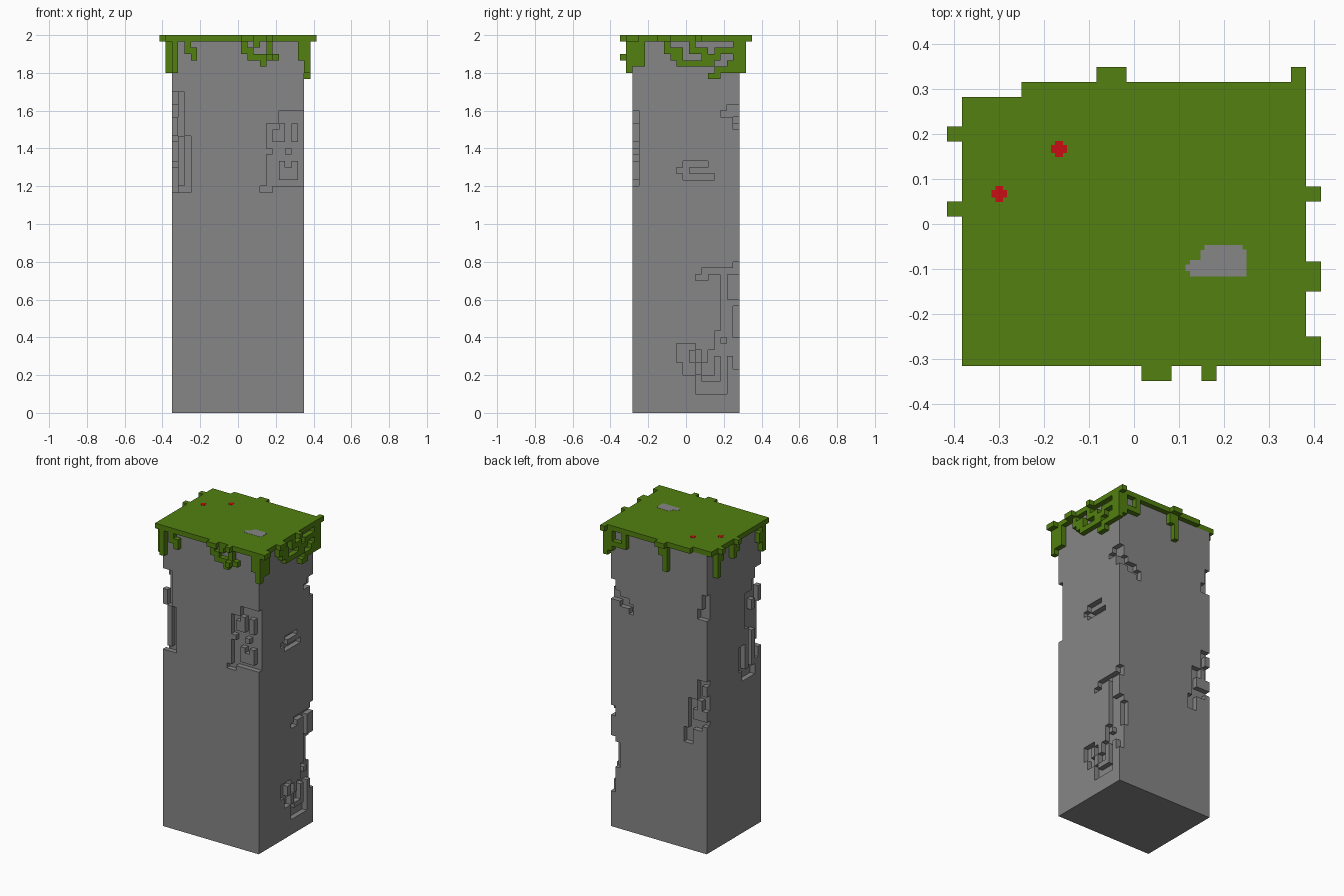
import bpy, bmesh, math
from mathutils import Vector

cube = bpy.data.objects.get("Cube")
if cube:
    bpy.data.objects.remove(cube, do_unlink=True)

U = 1 / 30                                # block size
ORIGIN = Vector((-12.5 * U, -10.5 * U, 0))


def material(name, rgb):
    m = bpy.data.materials.new(name)
    m.use_nodes = True
    m.diffuse_color = (*rgb, 1)
    m.node_tree.nodes["Principled BSDF"].inputs["Base Color"].default_value = (*rgb, 1)
    return m


STONE = material("grey stone", (0.238, 0.238, 0.238))
GRASS = material("moss green", (0.084, 0.216, 0.005))
RED = material("berry red", (0.57, 0.004, 0.006))


def box(x0, x1, y0, y1, z0, z1):
    """All block cells in an inclusive range."""
    return {(x, y, z) for x in range(x0, x1 + 1) for y in range(y0, y1 + 1)
            for z in range(z0, z1 + 1)}


def panel(side, layer, rects):
    """Cells of (u0, u1, z0, z1) rectangles in one layer facing x or y."""
    cells = set()
    for a, b, c, d in rects:
        cells |= box(layer, layer, a, b, c, d) if side == "x" else box(a, b, layer, layer, c, d)
    return cells


def finish(name, bm, mat):
    mesh = bpy.data.meshes.new(name)
    bm.to_mesh(mesh)
    bm.free()
    mesh.materials.append(mat)
    obj = bpy.data.objects.new(name, mesh)
    bpy.context.collection.objects.link(obj)
    return obj


def block_object(name, cells, mat):
    """Outer skin of a set of block cells, merged into large flat faces."""
    bm = bmesh.new()
    verts = {}

    def vert(p):
        if p not in verts:
            verts[p] = bm.verts.new(ORIGIN + Vector(p) * U)
        return verts[p]

    for c in cells:
        for axis in range(3):
            for s in (0, 1):
                n = list(c)
                n[axis] += 2 * s - 1
                if tuple(n) in cells:
                    continue
                b, d = (axis + 1) % 3, (axis + 2) % 3
                quad = []
                for db, dd in ((0, 0), (1, 0), (1, 1), (0, 1)):
                    p = list(c)
                    p[axis] += s
                    p[b] += db
                    p[d] += dd
                    quad.append(vert(tuple(p)))
                bm.faces.new(quad if s else quad[::-1])
    bmesh.ops.dissolve_limit(bm, angle_limit=math.radians(1), verts=bm.verts[:], edges=bm.edges[:])
    return finish(name, bm, mat)


def plate(name, outline, mat, z=2.0, thick=0.002):
    bm = bmesh.new()
    face = bm.faces.new([bm.verts.new((x, y, z - thick / 2)) for x, y in outline])
    top = bmesh.ops.extrude_face_region(bm, geom=[face])["geom"]
    bmesh.ops.translate(bm, vec=(0, 0, thick), verts=[g for g in top if isinstance(g, bmesh.types.BMVert)])
    bmesh.ops.recalc_face_normals(bm, faces=bm.faces[:])
    return finish(name, bm, mat)


# Stone pillar with worn pits, each pit minus the blocks left standing in it
pillar = box(2, 22, 2, 18, 0, 58)

# front face: left edge pit and right edge pit
front_pits = panel("y", 2, [(2, 3, 35, 50), (4, 4, 35, 43),
                            (19, 22, 36, 47), (17, 18, 36, 45), (16, 17, 35, 35)])
front_left = panel("y", 2, [(2, 2, 44, 46), (3, 3, 36, 43), (17, 17, 41, 41), (18, 18, 43, 44),
                            (21, 21, 43, 45), (19, 19, 43, 45), (20, 20, 41, 41),
                            (19, 21, 37, 38), (19, 19, 39, 39), (21, 21, 39, 39)])
# +x face: upper corner, middle hook, long lower crack
plus_x_pits = panel("x", 22, [(18, 18, 46, 48), (17, 17, 47, 48), (16, 16, 47, 47),
                              (10, 13, 39, 39), (10, 10, 37, 39), (10, 14, 37, 37), (9, 9, 38, 38),
                              (12, 13, 21, 21), (13, 18, 22, 22), (18, 18, 23, 23),
                              (16, 17, 12, 21), (18, 18, 12, 17), (15, 15, 11, 12),
                              (9, 15, 7, 10), (10, 16, 6, 6), (12, 16, 3, 5), (16, 18, 7, 11)])
plus_x_left = panel("x", 22, [(17, 17, 18, 21), (11, 11, 8, 9), (12, 14, 10, 10), (13, 13, 8, 9),
                              (12, 12, 6, 7), (13, 15, 5, 5), (15, 15, 6, 8), (16, 16, 11, 11),
                              (17, 18, 7, 8), (9, 9, 7, 7)])
# back face: upper staircase, upper and lower edge pits, lower crack
back_pits = panel("y", 18, [(22, 22, 45, 48), (21, 21, 45, 46), (19, 20, 44, 45), (18, 18, 43, 44),
                            (2, 2, 46, 50), (3, 3, 46, 47),
                            (2, 3, 30, 33), (2, 2, 25, 29), (3, 5, 24, 25), (4, 5, 26, 29),
                            (5, 6, 21, 23), (22, 22, 7, 23), (21, 21, 12, 16)])
back_left = panel("y", 18, [(2, 2, 31, 32), (2, 2, 26, 27), (4, 4, 26, 27), (22, 22, 18, 21)])
# -x face: ring shaped pit and edge notches
minus_x_pits = panel("x", 2, [(3, 8, 30, 39), (5, 6, 40, 46), (2, 4, 40, 42), (4, 4, 45, 48),
                              (2, 3, 43, 50)])
minus_x_left = panel("x", 2, [(4, 4, 32, 38), (6, 6, 32, 39), (7, 8, 37, 39), (8, 8, 30, 31),
                              (3, 3, 30, 32), (2, 2, 44, 46)])
for pits, left in ((front_pits, front_left), (plus_x_pits, plus_x_left),
                   (back_pits, back_left), (minus_x_pits, minus_x_left)):
    pillar -= pits - left
block_object("stone_pillar", pillar, STONE)

# Moss cap: slab with a trimmed corner and small overhanging tabs
cap = box(1, 23, 1, 19, 59, 59) - box(1, 4, 19, 19, 59, 59)
cap |= panel("x", 0, [(16, 16, 59, 59), (11, 11, 59, 59)])
cap |= panel("x", 24, [(12, 12, 59, 59), (6, 7, 59, 59), (1, 2, 59, 59)])
cap |= panel("y", 0, [(13, 14, 59, 59), (17, 17, 59, 59)])
cap |= panel("y", 20, [(10, 11, 59, 59), (23, 23, 59, 59)])

# Hanging moss strands on each side
front_strands = panel("y", 1, [(2, 2, 54, 58), (4, 4, 57, 58), (5, 5, 56, 57), (13, 13, 57, 58),
                               (14, 14, 56, 57), (15, 16, 56, 56), (16, 16, 55, 55),
                               (15, 15, 58, 58), (17, 17, 56, 58), (18, 18, 56, 56),
                               (22, 22, 56, 58)])
plus_x_strands = panel("x", 23, [(1, 1, 54, 58), (2, 3, 55, 58), (7, 7, 57, 58), (8, 9, 56, 57),
                                 (10, 14, 55, 55), (9, 9, 55, 55), (13, 14, 56, 56),
                                 (15, 15, 56, 57), (11, 11, 57, 58), (12, 13, 57, 57),
                                 (14, 15, 53, 53), (15, 17, 54, 54), (17, 18, 55, 55),
                                 (18, 19, 54, 58), (16, 17, 57, 57)])
back_strands = panel("y", 19, [(10, 11, 57, 58), (10, 10, 54, 56), (22, 22, 55, 58),
                               (19, 19, 56, 58), (20, 21, 56, 56)])
minus_x_strands = panel("x", 1, [(16, 16, 54, 58), (15, 15, 57, 58), (11, 11, 56, 58),
                                 (10, 10, 57, 57), (2, 2, 54, 58), (3, 3, 56, 57)])
front_drop = box(17, 17, 0, 0, 56, 56)
block_object("moss_cap", cap | front_strands | plus_x_strands | back_strands
             | minus_x_strands | front_drop, GRASS)

# Bare stone patch on the cap
plate("bare_patch", [(0.125, -0.117), (0.25, -0.117), (0.25, -0.057), (0.242, -0.057),
                     (0.242, -0.047), (0.157, -0.047), (0.157, -0.058), (0.148, -0.058),
                     (0.148, -0.08), (0.125, -0.08), (0.125, -0.09), (0.115, -0.09),
                     (0.115, -0.105), (0.125, -0.105)], STONE)

# Two red berries drawn as small crosses
a, b = 0.0175, 0.0085
cross = [(-b, -a), (b, -a), (b, -b), (a, -b), (a, b), (b, b),
         (b, a), (-b, a), (-b, b), (-a, b), (-a, -b), (-b, -b)]
for i, (cx, cy) in enumerate(((-0.167, 0.167), (-0.3, 0.067))):
    plate(f"berry_{i + 1}", [(cx + x, cy + y) for x, y in cross], RED)
